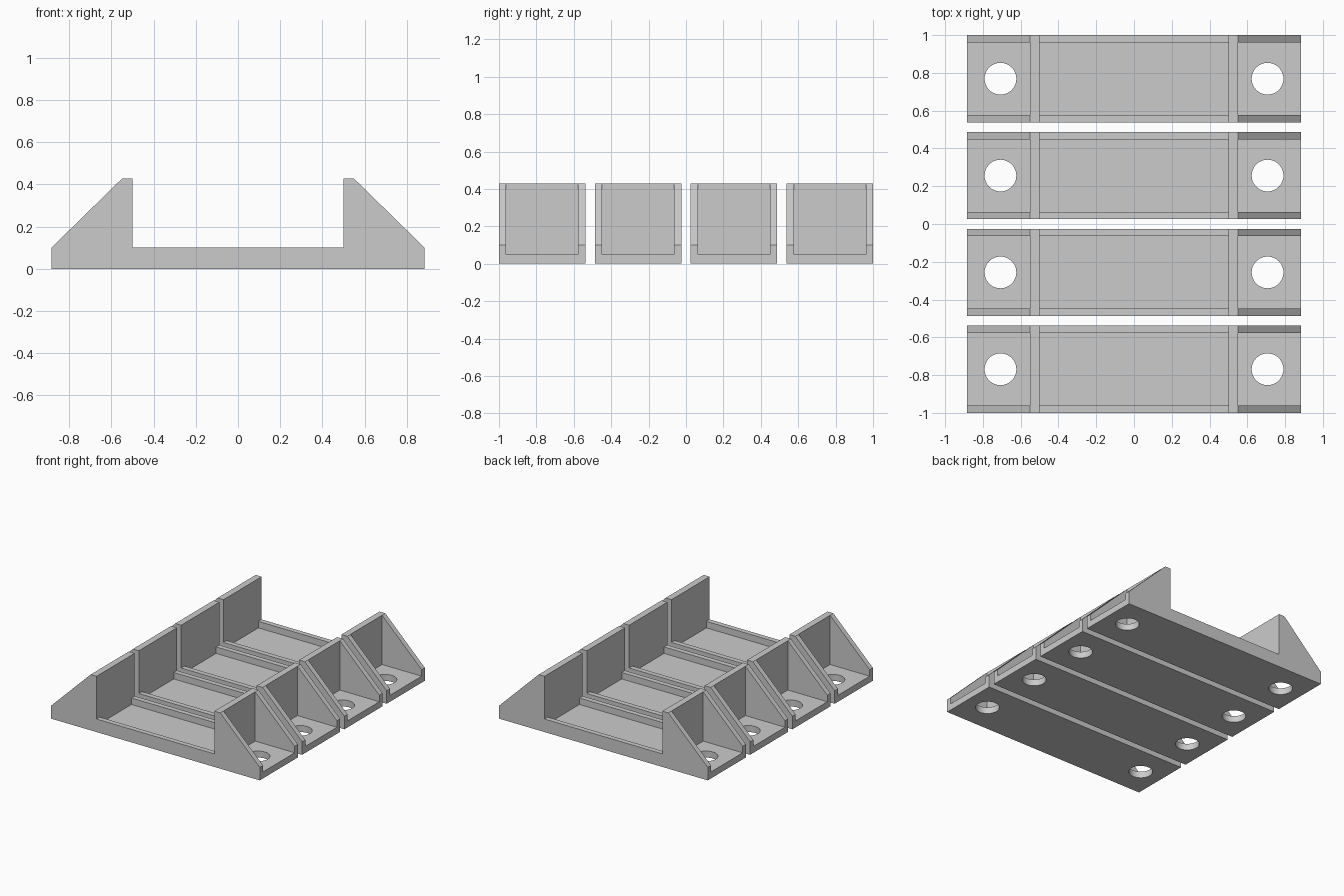
import bpy
import bmesh
import math
from mathutils import Matrix, Vector

if "Cube" in bpy.data.objects:
    bpy.data.objects.remove(bpy.data.objects["Cube"])

WIDTH, PITCH, RIM = 0.462, 0.5127, 0.039
LENGTH, WALL_IN, WALL_OUT = 0.885, 0.5, 0.55
FLOOR, SIDE, HEIGHT = 0.05, 0.1, 0.428

grey = bpy.data.materials.new("plain grey")
grey.use_nodes = True
colour = (0.6, 0.6, 0.6, 1)
grey.diffuse_color = colour
grey.node_tree.nodes["Principled BSDF"].inputs["Base Color"].default_value = colour


def finish(name, bm):
    bmesh.ops.recalc_face_normals(bm, faces=bm.faces)
    mesh = bpy.data.meshes.new(name)
    bm.to_mesh(mesh)
    bm.free()
    mesh.materials.append(grey)
    obj = bpy.data.objects.new(name, mesh)
    bpy.context.collection.objects.link(obj)
    return obj


def box(name, x0, x1):
    # pocket between the side rims, open at the top
    bm = bmesh.new()
    size = (x1 - x0, WIDTH - 2 * RIM, 1)
    centre = Vector(((x0 + x1) / 2, 0, FLOOR + 0.5))
    bmesh.ops.create_cube(bm, size=1, matrix=Matrix.Translation(centre) @ Matrix.Diagonal((*size, 1)))
    return finish(name, bm)


def drill(name, x):
    bm = bmesh.new()
    bmesh.ops.create_cone(bm, cap_ends=True, segments=48, radius1=0.084, radius2=0.084,
                          depth=0.4, matrix=Matrix.Translation((x, 0, 0)))
    return finish(name, bm)


# Solid bracket: side outline extruded across its width
half = [(LENGTH, 0), (LENGTH, SIDE), (WALL_OUT, HEIGHT), (WALL_IN, HEIGHT), (WALL_IN, SIDE)]
outline = half + [(-x, z) for x, z in reversed(half)]
bm = bmesh.new()
face = bm.faces.new([bm.verts.new((x, -WIDTH / 2, z)) for x, z in outline])
extruded = bmesh.ops.extrude_face_region(bm, geom=[face])["geom"]
bmesh.ops.translate(bm, vec=(0, WIDTH, 0),
                    verts=[v for v in extruded if isinstance(v, bmesh.types.BMVert)])
bracket = finish("bracket_1", bm)

# Pockets and screw holes
cutters = [box("tray_pocket", -WALL_IN, WALL_IN)]
for side in (-1, 1):
    cutters.append(box("end_pocket", *sorted((side * WALL_OUT, side))))
    cutters.append(drill("screw_hole", side * 0.707))
for cutter in cutters:
    mod = bracket.modifiers.new(cutter.name, "BOOLEAN")
    mod.operation = "DIFFERENCE"
    mod.solver = "EXACT"
    mod.object = cutter
bpy.context.view_layer.update()
cut_mesh = bpy.data.meshes.new_from_object(bracket.evaluated_get(bpy.context.evaluated_depsgraph_get()))
bracket.modifiers.clear()
bracket.data = cut_mesh
for cutter in cutters:
    bpy.data.objects.remove(cutter)

# Smooth hole walls, flat elsewhere
bpy.ops.object.select_all(action="DESELECT")
bracket.select_set(True)
bpy.context.view_layer.objects.active = bracket
bpy.ops.object.shade_smooth_by_angle(angle=math.radians(30))

# Row of four identical brackets
for i in range(4):
    part = bracket
    if i:
        part = bracket.copy()
        part.name = f"bracket_{i + 1}"
        bpy.context.collection.objects.link(part)
    part.location.y = (i - 1.5) * PITCH
